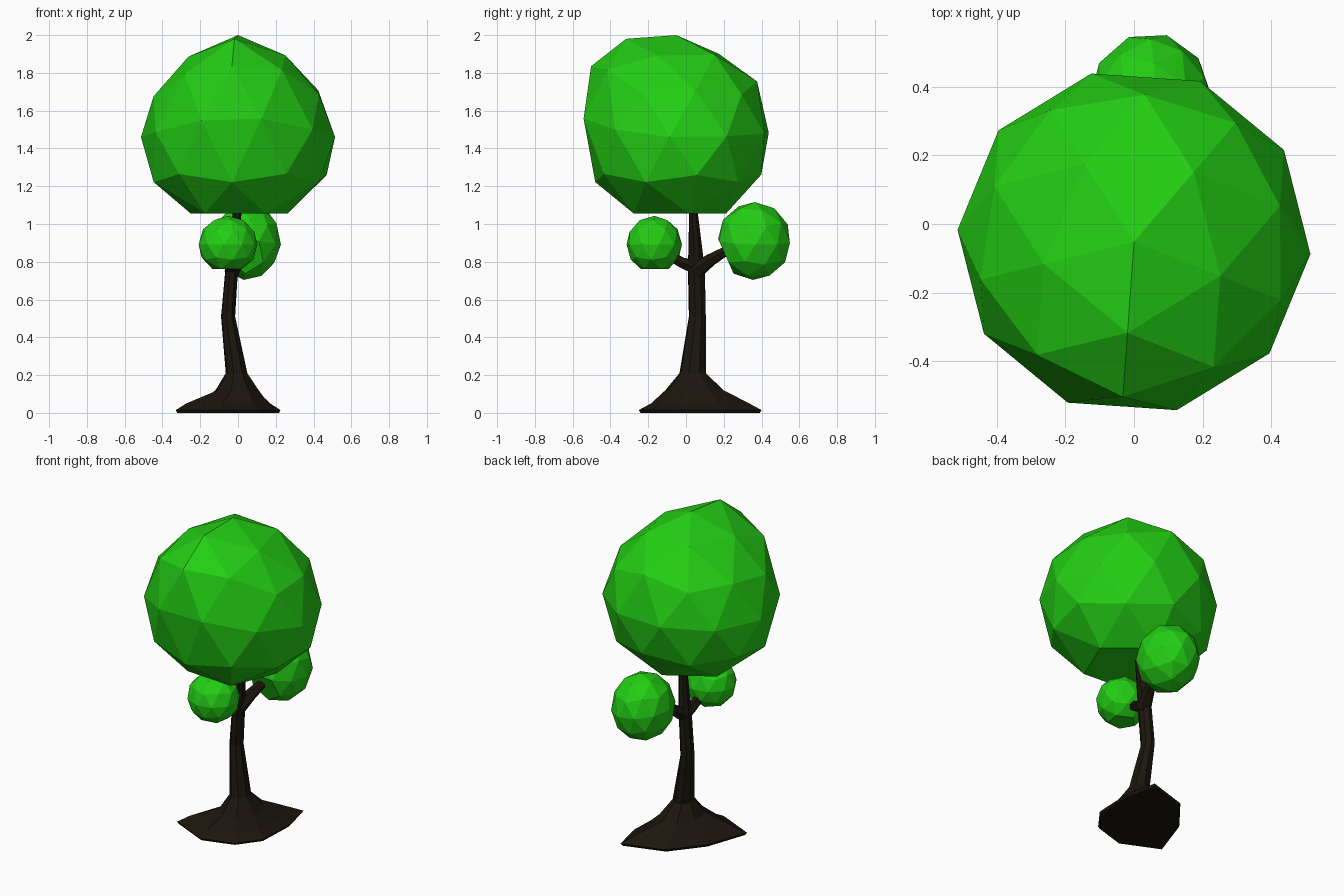
import bpy, bmesh, math
from mathutils import Vector, Matrix

if "Cube" in bpy.data.objects:
    bpy.data.objects.remove(bpy.data.objects["Cube"])


def material(name, rgb):
    m = bpy.data.materials.new(name)
    m.diffuse_color = (*rgb, 1)
    m.use_nodes = True
    m.node_tree.nodes["Principled BSDF"].inputs["Base Color"].default_value = m.diffuse_color
    return m


LEAF = material("leaf_green", (0.017, 0.62, 0.007))
BARK = material("dark_bark", (0.011, 0.008, 0.004))


def finish(bm, name, mat):
    bmesh.ops.recalc_face_normals(bm, faces=bm.faces)
    mesh = bpy.data.meshes.new(name)
    bm.to_mesh(mesh)
    bm.free()
    mesh.materials.append(mat)
    obj = bpy.data.objects.new(name, mesh)
    bpy.context.collection.objects.link(obj)
    return obj


def foliage(name, centre, radii, spin, tilt=0.0, lift=0.0, droop=0.0):
    """Faceted ball, flat underside; lift raises the front, droop lowers the sides."""
    bm = bmesh.new()
    bmesh.ops.create_icosphere(bm, subdivisions=2, radius=1)
    bmesh.ops.rotate(bm, verts=bm.verts, matrix=Matrix.Rotation(math.radians(spin), 3, 'Z'))
    turn = Matrix.Rotation(math.radians(tilt), 3, 'X')
    for v in bm.verts:
        v.co.z = max(v.co.z, -0.8507)
        up = max(0, 0.5 + v.co.z)
        dz = up * (lift * min(0, v.co.y) ** 2 - droop * abs(v.co.x))
        if droop and -0.7 < v.co.z < -0.3:
            v.co.x *= 1.05
        p = turn @ v.co
        v.co = Vector(centre) + Vector([a * r for a, r in zip(p, radii)])
        v.co.z += dz
    return finish(bm, name, LEAF)


def skin(bm, rings):
    """Join rings of points with quads and cap both ends."""
    loops = [[bm.verts.new(p) for p in ring] for ring in rings]
    n = len(loops[0])
    for a, b in zip(loops, loops[1:]):
        for i in range(n):
            bm.faces.new((a[i], a[(i + 1) % n], b[(i + 1) % n], b[i]))
    bm.faces.new(loops[0][::-1])
    bm.faces.new(loops[-1])


def branch(name, path, radii, sides=6):
    rings = []
    for i, (p, r) in enumerate(zip(path, radii)):
        d = Vector(path[min(i + 1, len(path) - 1)]) - Vector(path[max(i - 1, 0)])
        q = d.to_track_quat('Z', 'Y')
        rings.append([Vector(p) + q @ Vector((r * math.cos(t), r * math.sin(t), 0))
                      for t in (math.tau * k / sides for k in range(sides))])
    bm = bmesh.new()
    skin(bm, rings)
    return finish(bm, name, BARK)


# Irregular root outline, repeated at shrinking scale
root = [(0.215, -0.05), (0.225, 0.20), (0.18, 0.40), (-0.08, 0.32),
        (-0.24, 0.12), (-0.33, -0.14), (-0.09, -0.25), (0.11, -0.19)]
cx, cy = -0.05, 0.075
rings = [[(cx + (x - cx) * s, cy + (y - cy) * s, z) for x, y in root]
         for z, s in [(0.0, 0.97), (0.015, 1.0), (0.05, 0.80)]]

# Trunk sections: z, x min, x max, y min, y max
profile = [
    (0.12, -0.12, 0.11, -0.11, 0.20),
    (0.21, -0.065, 0.05, -0.035, 0.105),
    (0.51, -0.09, -0.015, 0.015, 0.105),
    (0.76, -0.067, 0.0, 0.01, 0.10),
    (1.12, -0.02, 0.022, 0.018, 0.055),
]
for z, x0, x1, y0, y1 in profile:
    rings.append([((x0 + x1) / 2 + 1.03 * (x1 - x0) / 2 * math.cos(t),
                   (y0 + y1) / 2 + 1.03 * (y1 - y0) / 2 * math.sin(t), z)
                  for t in (math.radians(45 * k - 15) for k in range(8))])
bm = bmesh.new()
skin(bm, rings)
finish(bm, "trunk", BARK)

# Side branches
branch("back_branch", [(-0.03, 0.05, 0.75), (0.0, 0.13, 0.81), (0.04, 0.25, 0.88)],
       [0.045, 0.035, 0.022])
branch("front_branch", [(-0.035, 0.05, 0.77), (-0.04, -0.02, 0.795), (-0.05, -0.12, 0.85)],
       [0.04, 0.032, 0.025])

# Foliage
foliage("main_crown", (0, -0.052, 1.49), (0.515, 0.505, 0.51), -94, lift=0.16, droop=0.06)
foliage("front_foliage", (-0.053, -0.168, 0.891), (0.158, 0.148, 0.152), -80)
foliage("back_foliage", (0.048, 0.36, 0.91), (0.18, 0.197, 0.207), -84, tilt=-65)
